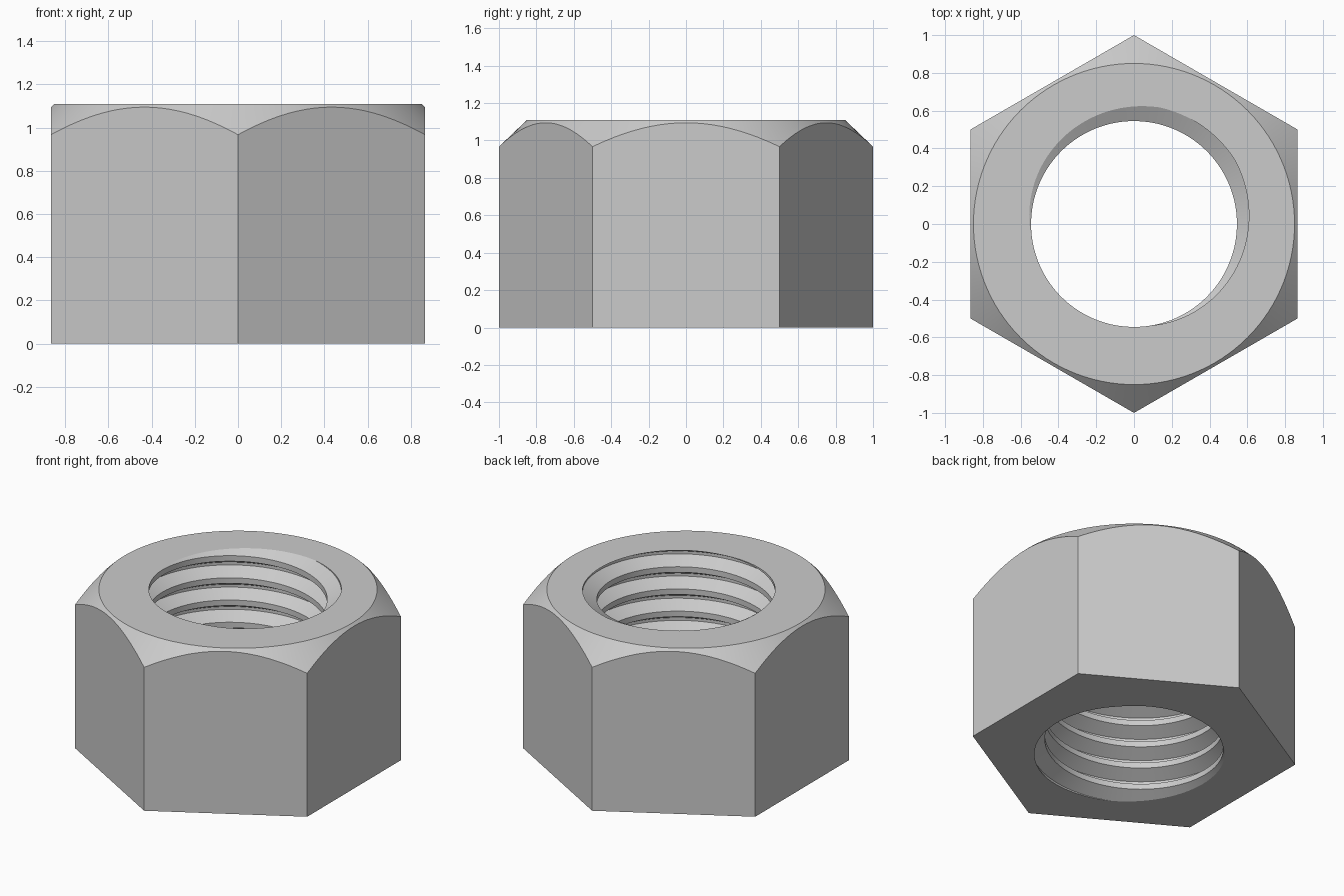
import bpy, bmesh
from math import sin, cos, pi, radians

if "Cube" in bpy.data.objects:
    bpy.data.objects.remove(bpy.data.objects["Cube"])

HEIGHT, CHAMFER_R, CHAMFER_SLOPE = 1.11, 0.85, 0.953
MINOR_R, MAJOR_R, PITCH = 0.545, 0.632, 1.11 / 7.417
APOTHEM = cos(pi / 6)
N = 120                      # segments around


def polar(r, a, z):
    return (r * cos(a), r * sin(a), z)


bm = bmesh.new()

# Threaded bore: helical strip, rows climb one pitch per turn
profile = [(-0.375, MINOR_R), (-0.0625, MAJOR_R), (0.0625, MAJOR_R), (0.375, MINOR_R)]
start = radians(265)         # groove centre angle at z = 0
rows = [(PITCH * (k + t), r) for k in range(-3, 11) for t, r in profile]
grid = [[bm.verts.new(polar(r, start + 2 * pi * i / N, z + PITCH * i / N))
         for z, r in rows] for i in range(N)]
for i in range(N):
    for j in range(len(rows) - 5):
        a = grid[i]
        if i < N - 1:
            b, o = grid[i + 1], 0
        else:
            b, o = grid[0], len(profile)
        bm.faces.new((a[j], a[j + 1], b[j + 1 + o], b[j + o]))

# Trim the bore flush with the nut's two ends
for z, side in ((0, -1), (HEIGHT, 1)):
    bmesh.ops.bisect_plane(bm, geom=bm.verts[:] + bm.edges[:] + bm.faces[:], dist=1e-6,
                           plane_co=(0, 0, z), plane_no=(0, 0, side), clear_outer=True)

# Hexagonal sides with a conical top chamfer
bottom, shoulder, top = [], [], []
for i in range(N):
    a = radians(30) + 2 * pi * i / N
    off = (2 * pi * i / N) % (pi / 3) - pi / 6
    r = APOTHEM / cos(off)
    bottom.append(bm.verts.new(polar(r, a, 0)))
    shoulder.append(bm.verts.new(polar(r, a, HEIGHT - (r - CHAMFER_R) * CHAMFER_SLOPE)))
    top.append(bm.verts.new(polar(CHAMFER_R, a, HEIGHT)))
for lower, upper in ((bottom, shoulder), (shoulder, top)):
    for i in range(N):
        k = (i + 1) % N
        bm.faces.new((lower[i], lower[k], upper[k], upper[i]))

# Flat end faces between the outline and the bore
for z in (0, HEIGHT):
    rim = [e for e in bm.edges if e.is_boundary and all(abs(v.co.z - z) < 1e-4 for v in e.verts)]
    bmesh.ops.triangle_fill(bm, edges=rim, use_beauty=True, normal=(0, 0, 1 if z else -1))

bmesh.ops.recalc_face_normals(bm, faces=bm.faces[:])
mesh = bpy.data.meshes.new("hex_nut")
bm.to_mesh(mesh)
bm.free()

nut = bpy.data.objects.new("hex_nut", mesh)
bpy.context.collection.objects.link(nut)
steel = bpy.data.materials.new("light_grey_steel")
steel.diffuse_color = (0.6, 0.6, 0.6, 1)
steel.use_nodes = True
steel.node_tree.nodes["Principled BSDF"].inputs["Base Color"].default_value = steel.diffuse_color
mesh.materials.append(steel)

bpy.context.view_layer.objects.active = nut
nut.select_set(True)
bpy.ops.object.shade_smooth_by_angle(angle=radians(25))
